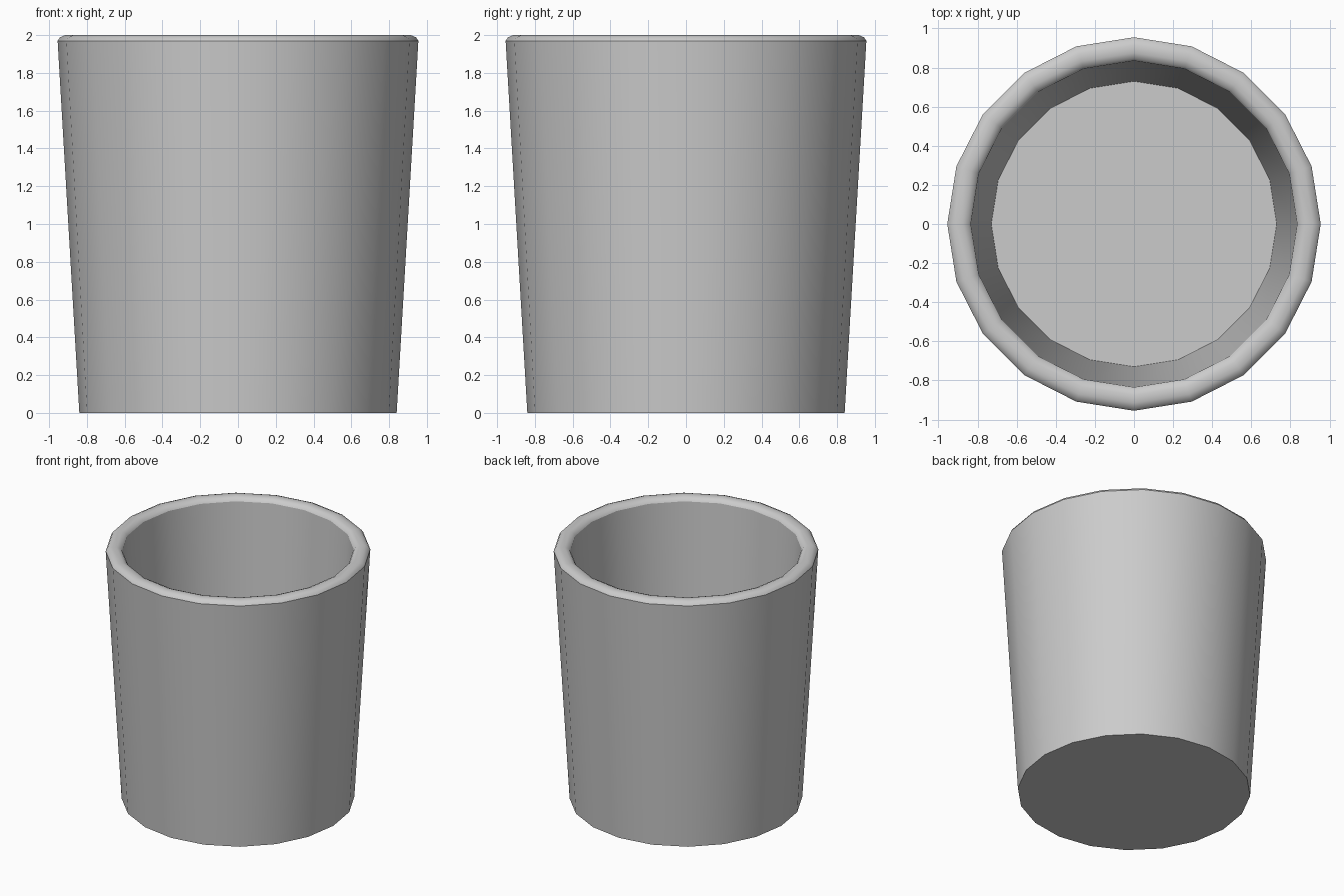
import bpy, bmesh
from math import cos, sin, tau

if "Cube" in bpy.data.objects:
    bpy.data.objects.remove(bpy.data.objects["Cube"])

SIDES = 20
# Wall and rim profile (radius, height), from the outer base over the lip to the inner floor
PROFILE = [(0.84, 0.0), (0.955, 1.97), (0.943, 1.988), (0.915, 2.0),
           (0.875, 2.0), (0.847, 1.988), (0.835, 1.97), (0.73, 0.12)]
SHARP_RINGS = (0, 1, 6, 7)

bm = bmesh.new()
rings = [[bm.verts.new((r * cos(tau * i / SIDES), r * sin(tau * i / SIDES), z))
          for i in range(SIDES)] for r, z in PROFILE]

# Tapered wall and rounded lip
for a, b in zip(rings, rings[1:]):
    for i in range(SIDES):
        j = (i + 1) % SIDES
        bm.faces.new((a[i], a[j], b[j], b[i]))

# Underside and inner floor
bm.faces.new(rings[0][::-1])
bm.faces.new(rings[-1])

# Smooth shading with crisp edges at the lip and floor
for f in bm.faces:
    f.smooth = True
for k in SHARP_RINGS:
    for i in range(SIDES):
        bm.edges.get((rings[k][i], rings[k][(i + 1) % SIDES])).smooth = False

bmesh.ops.recalc_face_normals(bm, faces=bm.faces)
mesh = bpy.data.meshes.new("cup")
bm.to_mesh(mesh)
bm.free()
cup = bpy.data.objects.new("cup", mesh)
bpy.context.collection.objects.link(cup)
